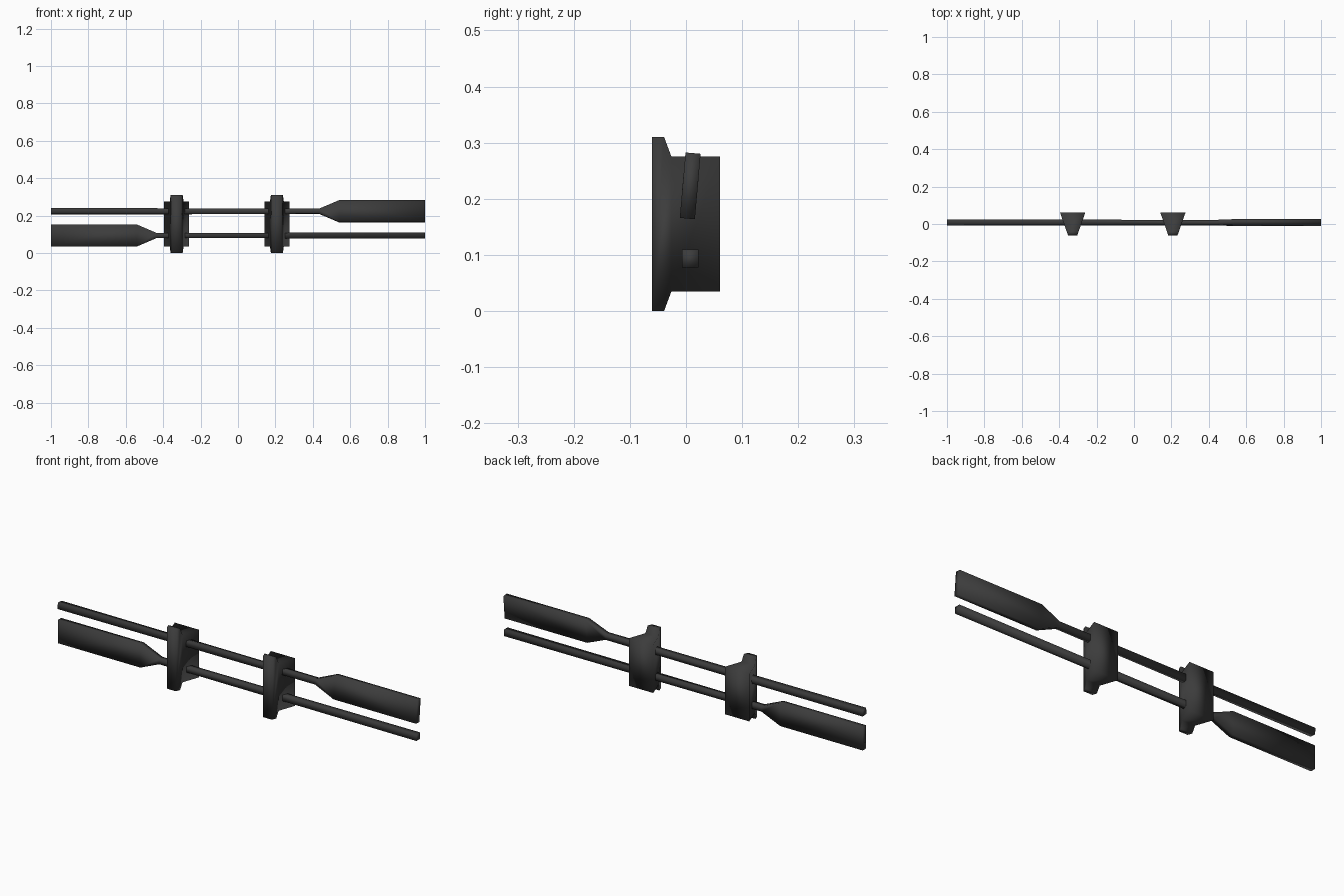
import bpy, bmesh, math

if "Cube" in bpy.data.objects:
    bpy.data.objects.remove(bpy.data.objects["Cube"])

black = bpy.data.materials.new("charcoal_black")
black.use_nodes = True
colour = (0.045, 0.045, 0.045, 1)
black.diffuse_color = colour
black.node_tree.nodes["Principled BSDF"].inputs["Base Color"].default_value = colour


def loft(name, rings, location):
    """Join matching rings of points into a closed, smooth-shaded solid."""
    bm = bmesh.new()
    loops = [[bm.verts.new(p) for p in ring] for ring in rings]
    for a, b in zip(loops, loops[1:]):
        for i in range(len(a)):
            j = (i + 1) % len(a)
            bm.faces.new((a[i], a[j], b[j], b[i]))
    bm.faces.new(loops[0])
    bm.faces.new(loops[-1])
    bmesh.ops.recalc_face_normals(bm, faces=bm.faces)
    for f in bm.faces:
        f.smooth = True
    mesh = bpy.data.meshes.new(name)
    bm.to_mesh(mesh)
    bm.free()
    mesh.materials.append(black)
    obj = bpy.data.objects.new(name, mesh)
    obj.location = location
    bpy.context.collection.objects.link(obj)
    return obj


def oar(name, side, z, tilt):
    """Square shaft flaring into a flat blade at the given end."""
    # along the length: x, half thickness, half height
    stations = [(-1, .015, .016), (.435, .0135, .0135), (.54, .0135, .0585), (1, .0135, .0585)]
    rings = [[(side * x, sy * t, sz * h) for sy, sz in ((-1, -1), (1, -1), (1, 1), (-1, 1))]
             for x, t, h in stations]
    obj = loft(name, rings, (0, .0075, z))
    obj.rotation_euler.x = math.radians(tilt)


oar("upper_oar", 1, .223, -5)
oar("lower_oar", -1, .0935, 0)


# Wedge-shaped holders: narrow tall lip in front, wide block behind
def holder(name, x):
    profile = [(-.061, .155), (-.039, .155), (-.026, .12), (.061, .12)]
    outline = profile + [(y, -h) for y, h in reversed(profile)]
    rings = [[(s * (.046 + .35 * y), y, z) for y, z in outline] for s in (-1, 1)]
    loft(name, rings, (x, 0, .155))


holder("right_holder", -.328)
holder("left_holder", .208)
